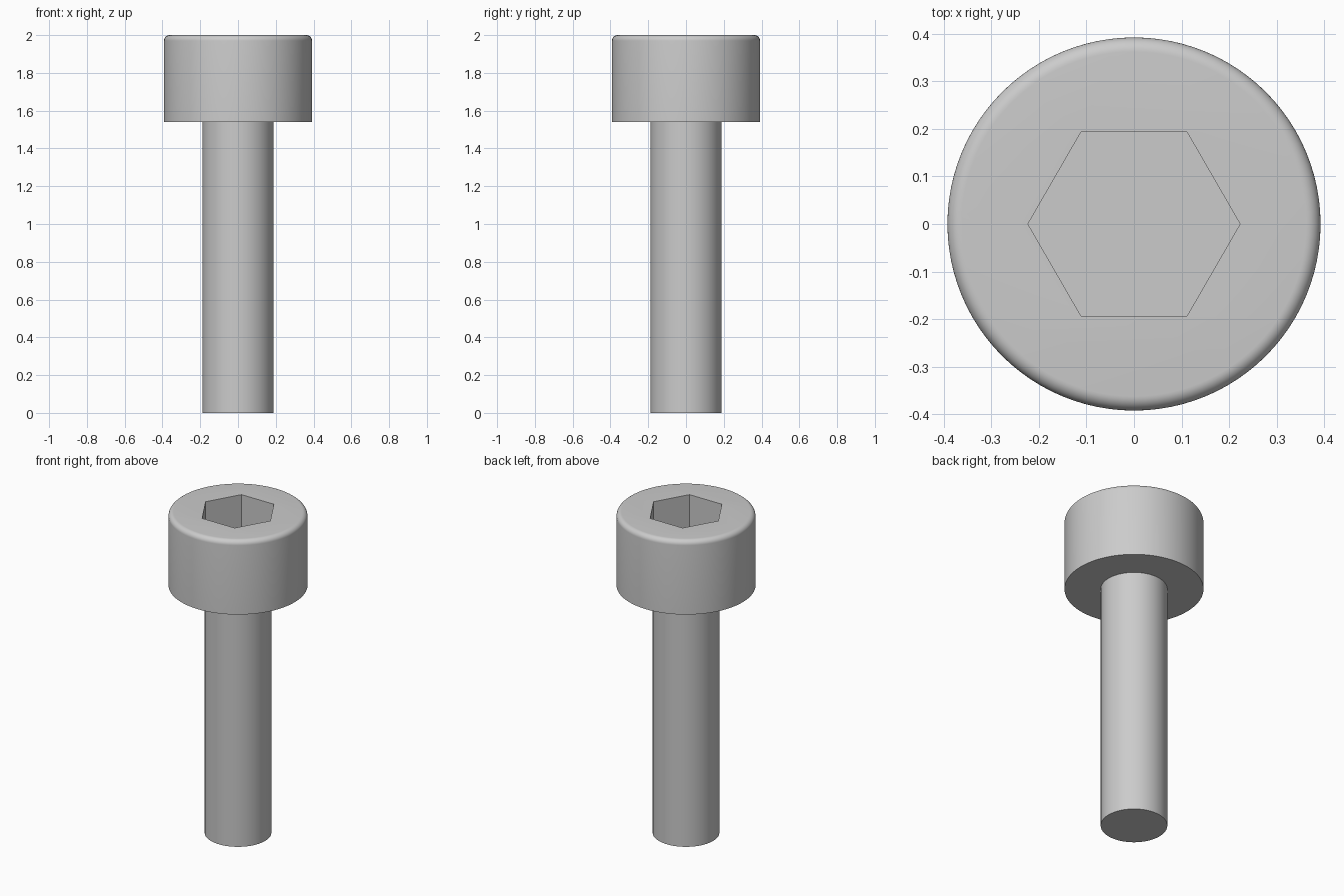
import bpy, bmesh
from math import cos, sin, pi, sqrt

if "Cube" in bpy.data.objects:
    bpy.data.objects.remove(bpy.data.objects["Cube"])

SEGMENTS = 96
HEAD_R, SHANK_R = 0.392, 0.188
HEAD_Z, TOP_Z = 1.54, 2.0
FILLET = 0.03
SOCKET_FLAT, SOCKET_DEPTH = 0.386, 0.23


def lathe(name, profile, sides):
    """Revolve (radius, z) points around z and cap both ends."""
    bm = bmesh.new()
    rings = [[bm.verts.new((r * cos(2 * pi * i / sides), r * sin(2 * pi * i / sides), z))
              for i in range(sides)] for r, z in profile]
    for low, high in zip(rings, rings[1:]):
        for i in range(sides):
            j = (i + 1) % sides
            bm.faces.new((low[i], low[j], high[j], high[i]))
    bm.faces.new(rings[0][::-1])
    bm.faces.new(rings[-1])
    mesh = bpy.data.meshes.new(name)
    bm.to_mesh(mesh)
    bm.free()
    obj = bpy.data.objects.new(name, mesh)
    bpy.context.collection.objects.link(obj)
    return obj


# Shank, shoulder and head with a rounded top rim, in one profile
rim = [(HEAD_R - FILLET + FILLET * cos(a), TOP_Z - FILLET + FILLET * sin(a))
       for a in (pi / 2 * k / 8 for k in range(9))]
screw = lathe("socket_head_screw",
              [(SHANK_R, 0), (SHANK_R, HEAD_Z), (HEAD_R, HEAD_Z)] + rim, SEGMENTS)

# Hexagonal key socket, corners on the x axis
hex_r = SOCKET_FLAT / sqrt(3)
cutter = lathe("socket_cutter", [(hex_r, TOP_Z - SOCKET_DEPTH), (hex_r, TOP_Z + 0.1)], 6)
cutter.hide_render = True

cut = screw.modifiers.new("socket", 'BOOLEAN')
cut.operation = 'DIFFERENCE'
cut.solver = 'EXACT'
cut.object = cutter

bpy.ops.object.select_all(action='DESELECT')
screw.select_set(True)
bpy.context.view_layer.objects.active = screw
bpy.ops.object.modifier_apply(modifier=cut.name)
bpy.data.objects.remove(cutter)

# Smooth round walls, crisp edges
bpy.ops.object.shade_smooth_by_angle(angle=pi / 6)
